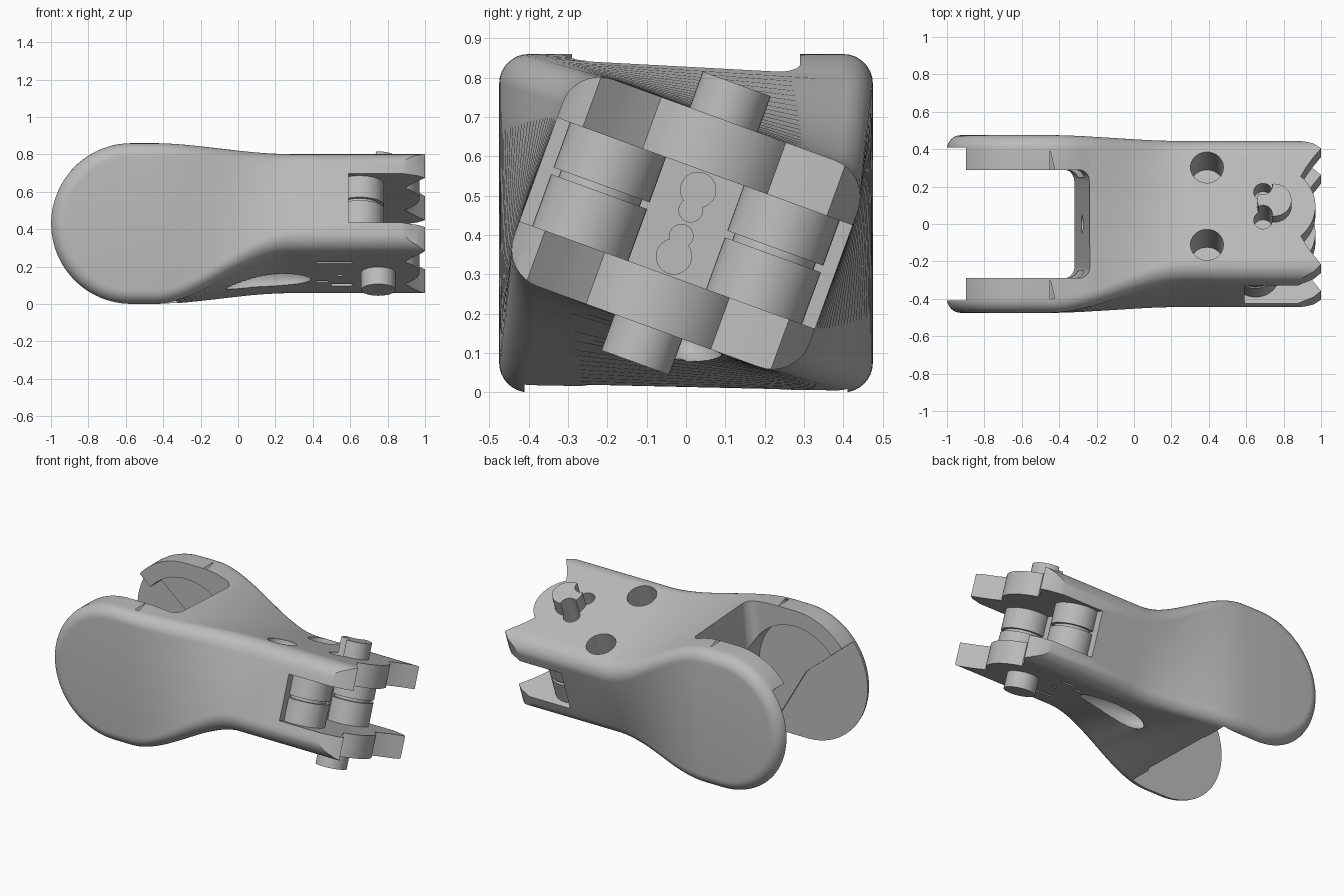
import bpy, bmesh
from math import sin, cos, pi, radians
from mathutils import Matrix, Vector

if "Cube" in bpy.data.objects:
    bpy.data.objects.remove(bpy.data.objects["Cube"])

grey = bpy.data.materials.new("neutral grey")
grey.use_nodes = True
grey.diffuse_color = (0.5, 0.5, 0.5, 1)
grey.node_tree.nodes["Principled BSDF"].inputs["Base Color"].default_value = (0.5, 0.5, 0.5, 1)

MID = 0.43                                   # height of the long axis
HINGE = -0.57                                # x of the fork hinge
TILT = Matrix.Translation((0, 0, MID)) @ Matrix.Rotation(radians(-20), 4, 'X')
FLAT = Matrix.Identity(4)


def finish(name, bm, matrix=FLAT):
    bmesh.ops.transform(bm, matrix=matrix, verts=bm.verts)
    bmesh.ops.recalc_face_normals(bm, faces=bm.faces)
    mesh = bpy.data.meshes.new(name)
    bm.to_mesh(mesh)
    bm.free()
    mesh.materials.append(grey)
    ob = bpy.data.objects.new(name, mesh)
    bpy.context.collection.objects.link(ob)
    return ob


def prism(name, pts, lo, hi, place, matrix=FLAT):
    """Extrude a 2D outline from lo to hi; place maps (a, b, depth) to 3D."""
    bm = bmesh.new()
    face = bm.faces.new([bm.verts.new(place(a, b, lo)) for a, b in pts])
    top = bmesh.ops.extrude_face_region(bm, geom=[face])["geom"]
    step = Vector(place(0, 0, hi)) - Vector(place(0, 0, lo))
    bmesh.ops.translate(bm, vec=step, verts=[v for v in top if isinstance(v, bmesh.types.BMVert)])
    return finish(name, bm, matrix)


def along_y(a, b, d):
    return (a, d, b)


def along_v(a, b, d):
    return (a, b, d)


def along_x(a, b, d):
    return (d, a, b)


def circle(a, b, r, n=40):
    return [(a + r * cos(2 * pi * i / n), b + r * sin(2 * pi * i / n)) for i in range(n)]


def rect(a0, a1, b0, b1):
    return [(a0, b0), (a1, b0), (a1, b1), (a0, b1)]


def cut(ob, cutter, mode='DIFFERENCE'):
    mod = ob.modifiers.new("cut", 'BOOLEAN')
    mod.operation, mod.solver, mod.object = mode, 'EXACT', cutter
    bpy.context.view_layer.objects.active = ob
    bpy.ops.object.modifier_apply(modifier=mod.name)
    bpy.data.objects.remove(cutter)


def smooth(ob):
    bpy.ops.object.select_all(action='DESELECT')
    ob.select_set(True)
    bpy.context.view_layer.objects.active = ob
    bpy.ops.object.shade_smooth_by_angle(angle=radians(30))


# Body: rounded section, revolved round the hinge, then twisted along x
def section(w, h, r, n=8):
    pts = []
    for k, (sy, sz) in enumerate([(1, 1), (-1, 1), (-1, -1), (1, -1)]):
        for i in range(n + 1):
            a = (k + i / n) * pi / 2
            pts.append((sy * (w - r) + r * cos(a), sz * (h - r) + r * sin(a)))
    return pts


fork_sec = section(0.475, 0.43, 0.075)
rot = Matrix.Rotation(radians(-20), 2)
tip_sec = [tuple(rot @ Vector(p)) for p in section(0.4, 0.28, 0.1)]

rings = []
for i in range(24, 0, -1):
    t = i / 24 * pi / 2
    rings.append([(HINGE - abs(z) * sin(t), y, MID + z * cos(t)) for y, z in fork_sec])
stations = [HINGE] + [-0.45 + 0.74 * i / 28 for i in range(29)] + [1.05]
for x in stations:
    t = min(1, max(0, (x + 0.45) / 0.74))
    t = t * t * (3 - 2 * t)
    rings.append([(x, p[0] + (q[0] - p[0]) * t, MID + p[1] + (q[1] - p[1]) * t)
                  for p, q in zip(fork_sec, tip_sec)])

bm = bmesh.new()
rows = [[bm.verts.new(p) for p in ring] for ring in rings]
for a, b in zip(rows, rows[1:]):
    for i in range(len(a)):
        j = (i + 1) % len(a)
        bm.faces.new((a[i], a[j], b[j], b[i]))
bm.faces.new(rows[-1])
bmesh.ops.remove_doubles(bm, verts=bm.verts, dist=1e-5)
body = finish("limb_body", bm)

# Fork opening with a sloping, round-cornered back wall
gap = prism("gap_cutter", [(-1.2, -0.1), (-0.33, -0.1), (-0.225, 0.95), (-1.2, 0.95)],
            -0.29, 0.29, along_y)
bm = bmesh.new()
bm.from_mesh(gap.data)
edges = [e for e in bm.edges if all(v.co.x > -0.5 for v in e.verts)
         and abs(e.verts[0].co.z - e.verts[1].co.z) > 0.5]
bmesh.ops.bevel(bm, geom=edges, offset=0.06, segments=6, affect='EDGES', profile=0.5)
bm.to_mesh(gap.data)
bm.free()
cut(body, gap)

# Hinge seats inside both cheeks, open toward the lower end
sector = [(HINGE, MID)] + [(HINGE + 0.6 * cos(radians(a)), MID + 0.6 * sin(radians(a)))
                           for a in range(140, 301, 10)]
for s in (1, -1):
    cut(body, prism("seat_cutter", circle(HINGE, MID, 0.33, 64), s * 0.25, s * 0.4, along_y))
    cut(body, prism("lip_cutter", sector, s * 0.26, s * 0.41, along_y))

# Knuckle slot and scalloped end of the two plates
cut(body, prism("slot_cutter", rect(0.59, 1.2, -0.6, 0.6), -0.14, 0.14, along_v, TILT))
horn = [(0.8, 0.44), (0.9, 0.39), (0.96, 0.365), (1.0, 0.33), (0.95, 0.265), (0.92, 0.22)]
boss = [(0.75 + 0.22 * cos(radians(a)), 0.22 * sin(radians(a))) for a in range(50, -51, -5)]
outline = horn + boss + [(x, -u) for x, u in reversed(horn)] + [(1.3, -0.44), (1.3, 0.44)]
cut(body, prism("end_cutter", outline, -0.6, 0.6, along_v, TILT))

# Screw holes, wire holes, and the underside trough and slots
for u in (-0.22, 0.22):
    cut(body, prism("screw_cutter", circle(0.39, u, 0.088), 0.0, 0.5, along_v, TILT))
for v, r in ((0.09, 0.045), (0.035, 0.03), (-0.035, 0.03), (-0.09, 0.045)):
    cut(body, prism("wire_cutter", circle(0, v, r, 24), 0.35, 0.7, along_x, TILT))
cut(body, prism("wall_cutter", circle(0, 0, 0.045, 24), -0.4, 0.1, along_x, TILT))

bm = bmesh.new()
bmesh.ops.create_uvsphere(bm, u_segments=32, v_segments=16, radius=1)
bmesh.ops.transform(bm, matrix=Matrix.Translation((0.14, 0.1, -0.28))
                    @ Matrix.Diagonal((0.25, 0.1, 0.09, 1)), verts=bm.verts)
cut(body, finish("trough_cutter", bm, TILT))
for x0, x1, u in ((0.42, 0.61, -0.16), (0.42, 0.48, 0.14), (0.5, 0.61, 0.19), (0.53, 0.56, 0.04)):
    cut(body, prism("slot_cutter", rect(x0, x1, u - 0.012, u + 0.012), -0.4, -0.25, along_v, TILT))

# Knuckle pin: stubs above and below the plates, top one notched
top_pin = prism("top_pin", circle(0.75, 0, 0.092), 0.2, 0.377, along_v, TILT)
bottom_pin = prism("bottom_pin", circle(0.75, 0, 0.092), -0.377, -0.2, along_v, TILT)
for u in (-0.08, 0.08):
    for part in (body, top_pin):
        cut(part, prism("notch_cutter", circle(0.69, u, 0.05, 24), 0.15, 0.5, along_v, TILT))

# Side rollers in the slot, each split by a thin groove
parts = [body, top_pin, bottom_pin]
for side, s in (("right", -1), ("left", 1)):
    for piece, r, lo, hi in (("lower", 0.13, -0.145, 0.0), ("core", 0.11, -0.01, 0.03),
                             ("upper", 0.13, 0.018, 0.145)):
        parts.append(prism(f"{side}_roller_{piece}", circle(0.65, s * 0.235, r), lo, hi,
                           along_v, TILT))
for ob in parts:
    smooth(ob)
